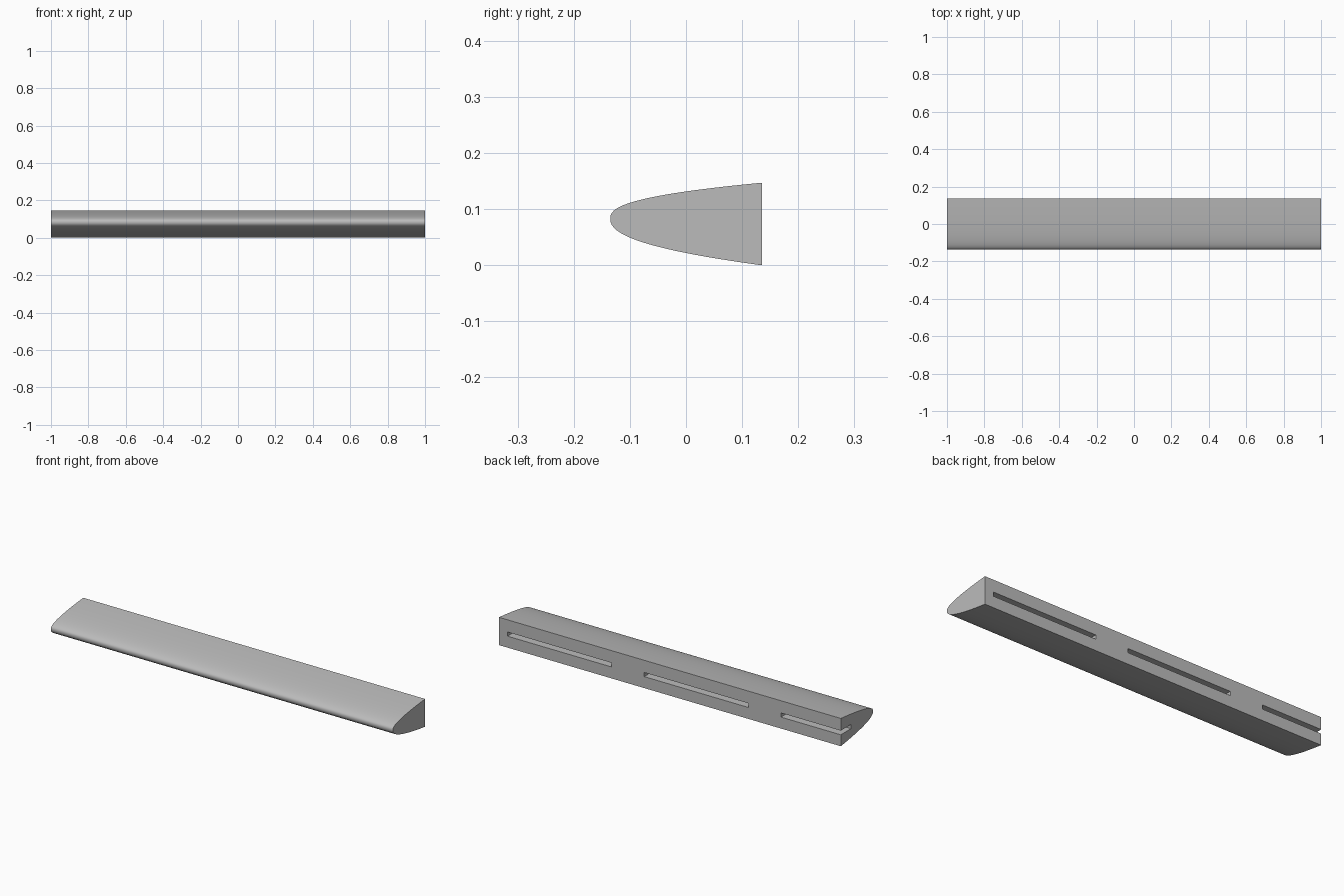
import bpy
import bmesh
from mathutils import Matrix, Vector

cube = bpy.data.objects.get("Cube")
if cube:
    bpy.data.objects.remove(cube, do_unlink=True)

HALF_LEN, HALF_DEPTH = 1.0, 0.135
NOSE_Z, TOP_Z = 0.083, 0.147
STEPS = 20

grey = bpy.data.materials.new("plain grey")
grey.use_nodes = True
COLOUR = (0.5, 0.5, 0.5, 1)
grey.diffuse_color = COLOUR
grey.node_tree.nodes["Principled BSDF"].inputs["Base Color"].default_value = COLOUR


def make_object(name, bm):
    bmesh.ops.recalc_face_normals(bm, faces=bm.faces)
    mesh = bpy.data.meshes.new(name)
    bm.to_mesh(mesh)
    bm.free()
    mesh.materials.append(grey)
    obj = bpy.data.objects.new(name, mesh)
    bpy.context.collection.objects.link(obj)
    return obj


def edge_curve(height, power):
    """Points from the nose to the flat back, denser near the nose."""
    for i in range(1, STEPS + 1):
        t = (i / STEPS) ** 2
        yield -HALF_DEPTH + 2 * HALF_DEPTH * t, NOSE_Z + height * t ** power


# Bar: blunt-nosed profile with a flat back, extruded along x
upper = list(edge_curve(TOP_Z - NOSE_Z, 0.4))
lower = list(edge_curve(-NOSE_Z, 0.44))
profile = upper[::-1] + [(-HALF_DEPTH, NOSE_Z)] + lower
bm = bmesh.new()
end = bm.faces.new([bm.verts.new((-HALF_LEN, y, z)) for y, z in profile])
side = bmesh.ops.extrude_face_region(bm, geom=[end], use_keep_orig=True)
moved = [v for v in side["geom"] if isinstance(v, bmesh.types.BMVert)]
bmesh.ops.translate(bm, verts=moved, vec=(2 * HALF_LEN, 0, 0))
bar = make_object("slotted_bar", bm)

# Slots in the back; the last one runs out through the end
SLOT_LEN, SLOT_H, SLOT_DEPTH, SLOT_Z = 0.61, 0.022, 0.085, 0.0715
bm = bmesh.new()
for start in (0.95, 0.15, -0.65):
    centre = Vector((start - SLOT_LEN / 2, HALF_DEPTH, SLOT_Z))
    size = Vector((SLOT_LEN, 2 * SLOT_DEPTH, SLOT_H))
    bmesh.ops.create_cube(bm, size=1, matrix=Matrix.LocRotScale(centre, None, size))
cutter = make_object("slot_cutter", bm)
cutter.hide_render = True

cut = bar.modifiers.new("slots", "BOOLEAN")
cut.operation = "DIFFERENCE"
cut.solver = "EXACT"
cut.object = cutter
bpy.ops.object.select_all(action="DESELECT")
bpy.context.view_layer.objects.active = bar
bar.select_set(True)
bpy.ops.object.modifier_apply(modifier=cut.name)
bpy.data.objects.remove(cutter, do_unlink=True)

bpy.ops.object.shade_smooth_by_angle(angle=0.6)
